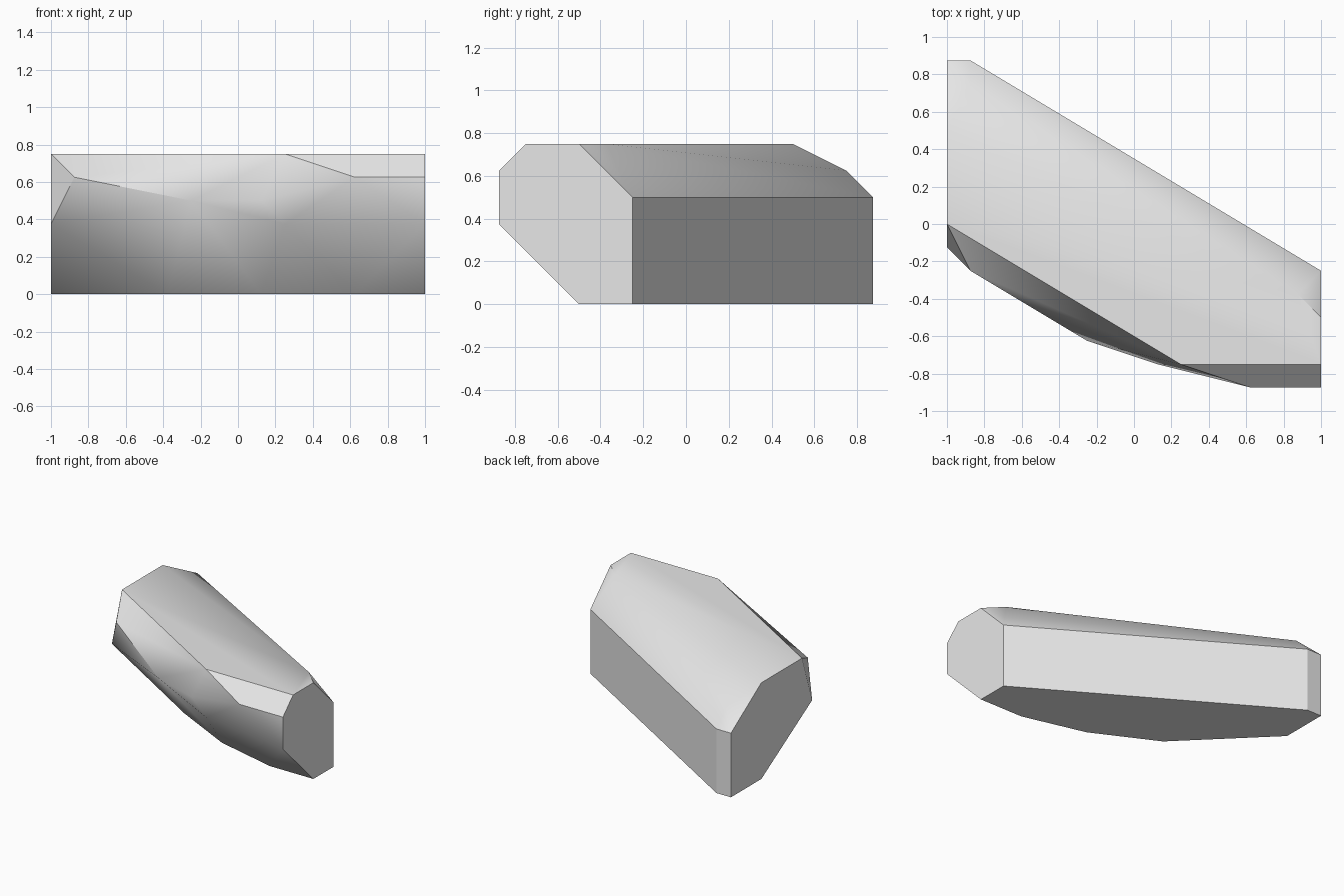
import bpy
import bmesh
import math

default_cube = bpy.data.objects.get("Cube")
if default_cube:
    bpy.data.objects.remove(default_cube, do_unlink=True)

UNIT = 1 / 8  # all corners lie on a grid of eighths


def make_material(name, colour):
    material = bpy.data.materials.new(name)
    material.use_nodes = True
    material.diffuse_color = colour
    shader = next(n for n in material.node_tree.nodes if n.type == "BSDF_PRINCIPLED")
    shader.inputs["Base Color"].default_value = colour
    return material


def end_profile(x, outline):
    """Flat end of the block: (y, z) corners at a fixed x."""
    return [(x, y, z) for y, z in outline]


def level(z, outline):
    """Corners sharing one height: (x, y) pairs."""
    return [(x, y, z) for x, y in outline]


def convex_block(name, corners, material):
    """Wrap the corners in a faceted shell and merge its flat faces."""
    bm = bmesh.new()
    for corner in corners:
        bm.verts.new([c * UNIT for c in corner])
    bmesh.ops.convex_hull(bm, input=bm.verts[:])
    loose = [v for v in bm.verts if not v.link_faces]
    bmesh.ops.delete(bm, geom=loose, context="VERTS")
    bmesh.ops.dissolve_limit(bm, angle_limit=math.radians(0.5),
                             verts=bm.verts[:], edges=bm.edges[:])
    bmesh.ops.recalc_face_normals(bm, faces=bm.faces[:])
    mesh = bpy.data.meshes.new(name)
    bm.to_mesh(mesh)
    bm.free()
    mesh.materials.append(material)
    block = bpy.data.objects.new(name, mesh)
    bpy.context.collection.objects.link(block)
    return block


# Flat ends
left_end = end_profile(8, [(-4, 0), (-7, 3), (-7, 5), (-6, 6), (-4, 6), (-2, 4), (-2, 0)])
right_end = end_profile(-8, [(7, 0), (7, 4), (4, 6), (0, 6), (-1, 3), (4, 0)])

# Underside edge and foot of the back wall
underside = level(0, [(5, -4), (1, -3), (-3, -1), (-7, 7)])

# Bulging front, from its widest line up to the shoulders
front_bulge = level(3, [(2, -6)]) + level(4, [(1, -6), (-2, -5)])
front_shoulder = level(5, [(5, -7), (-7, -2)])

# Back wall top, rounded back corner and flat roof
back_edge = level(4, [(-7, 7)]) + level(5, [(-7, 6)])
roof = level(6, [(2, -6), (7, -3)])

stone_grey = make_material("stone_grey", (0.8, 0.8, 0.8, 1))
rock = convex_block(
    "rock_block",
    left_end + right_end + underside + front_bulge + front_shoulder + back_edge + roof,
    stone_grey)

# Soft shading across shallow facets, crisp lines on the main edges
bpy.ops.object.select_all(action="DESELECT")
rock.select_set(True)
bpy.context.view_layer.objects.active = rock
bpy.ops.object.shade_smooth_by_angle(angle=math.radians(30))
